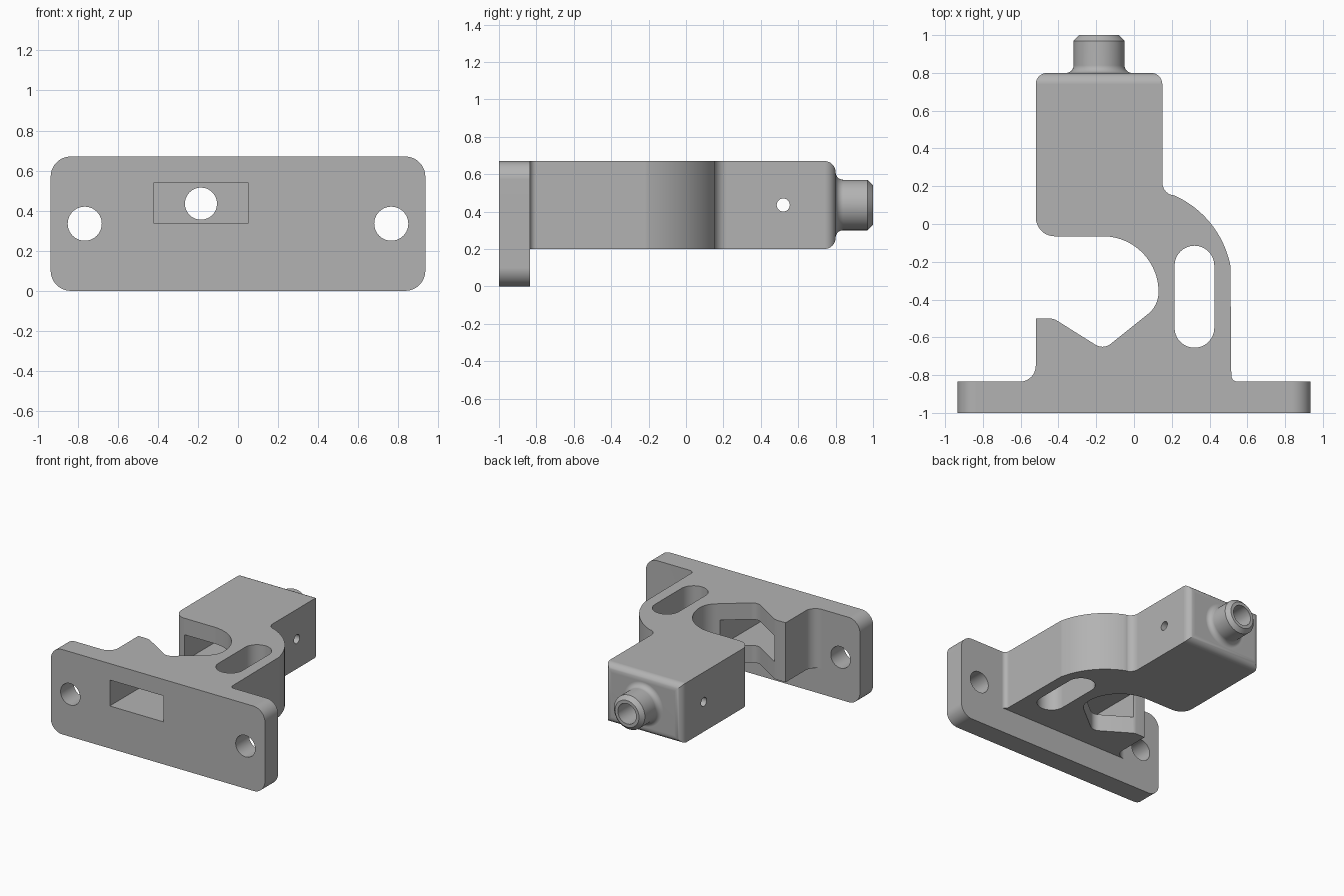
import bpy, bmesh
from math import cos, sin, radians, pi
from mathutils import Vector

cube = bpy.data.objects.get("Cube")
if cube:
    bpy.data.objects.remove(cube, do_unlink=True)

grey = bpy.data.materials.new("machined_grey")
grey.use_nodes = True
colour = (0.45, 0.45, 0.45, 1)
grey.diffuse_color = colour
grey.node_tree.nodes["Principled BSDF"].inputs["Base Color"].default_value = colour

# Which way a 2D outline lies and is extruded
PLANES = {"z": lambda a, b, c: (a, b, c),
          "y": lambda a, b, c: (a, c, b),
          "x": lambda a, b, c: (c, a, b)}


def arc(cx, cy, r, start, end, n=12):
    angles = [radians(start + (end - start) * i / n) for i in range(n + 1)]
    return [(cx + r * cos(t), cy + r * sin(t)) for t in angles]


def circle(cx, cy, r, n=48):
    return arc(cx, cy, r, 0, 360, n)[:-1]


def rounded_box(x0, x1, y0, y1, r):
    return (arc(x1 - r, y1 - r, r, 0, 90) + arc(x0 + r, y1 - r, r, 90, 180)
            + arc(x0 + r, y0 + r, r, 180, 270) + arc(x1 - r, y0 + r, r, 270, 360))


def finish(name, bm):
    bmesh.ops.recalc_face_normals(bm, faces=bm.faces)
    mesh = bpy.data.meshes.new(name)
    bm.to_mesh(mesh)
    bm.free()
    mesh.materials.append(grey)
    obj = bpy.data.objects.new(name, mesh)
    bpy.context.collection.objects.link(obj)
    return obj


def prism(name, outline, axis, low, high, round_back=0):
    bm = bmesh.new()
    place = PLANES[axis]
    rings = [[bm.verts.new(place(a, b, c)) for a, b in outline] for c in (low, high)]
    bm.faces.new(rings[0])
    bm.faces.new(rings[1])
    for i in range(len(outline)):
        j = (i + 1) % len(outline)
        bm.faces.new((rings[0][i], rings[0][j], rings[1][j], rings[1][i]))
    bmesh.ops.recalc_face_normals(bm, faces=bm.faces)
    if round_back:
        back = max(v.co.y for v in bm.verts)
        edges = [e for e in bm.edges if all(v.co.y > back - 0.001 for v in e.verts)]
        bmesh.ops.bevel(bm, geom=edges, offset=round_back, segments=8,
                        profile=0.5, affect='EDGES')
    return finish(name, bm)


def lathe_y(name, profile, cx, cz, n=48):
    bm = bmesh.new()
    rings = [[bm.verts.new((x, y, z)) for x, z in circle(cx, cz, r, n)] for y, r in profile]
    bm.faces.new(rings[0])
    bm.faces.new(rings[-1])
    for a, b in zip(rings, rings[1:]):
        for i in range(n):
            j = (i + 1) % n
            bm.faces.new((a[i], a[j], b[j], b[i]))
    return finish(name, bm)


def combine(target, tool, operation):
    mod = target.modifiers.new(tool.name, 'BOOLEAN')
    mod.operation, mod.solver, mod.object = operation, 'EXACT', tool
    bpy.context.view_layer.objects.active = target
    bpy.ops.object.modifier_apply(modifier=mod.name)
    bpy.data.objects.remove(tool, do_unlink=True)


AXIS_X, AXIS_Z = -0.185, 0.435   # centre line of the spigot and bore
TOP = 0.67

# Arm: left jaw, V seat, round throat, rear block, curved outer side
arm_outline = (
    [(-0.605, -0.9)] + arc(-0.605, -0.75, 0.085, -90, 0)
    + [(-0.52, -0.5), (-0.44, -0.5), (-0.415, -0.507)]
    + arc(-0.167, -0.58, 0.07, 234, 306)
    + arc(-0.02, -0.36, 0.15, -53, 0)
    + arc(-0.165, -0.36, 0.295, 0, 90, 24)[1:]
    + arc(-0.42, 0.035, 0.1, 270, 180)
    + [(-0.52, 0.8), (0.15, 0.8)]
    + arc(0.22, 0.22, 0.07, 180, 250)
    + arc(0.005, -0.32, 0.515, 67, 11, 24)
    + arc(0.55, -0.8, 0.035, 180, 270) + [(0.55, -0.9)])
bracket = prism("bracket", arm_outline, "z", 0.2, TOP, round_back=0.06)

# Mounting plate with rounded corners
plate = prism("mounting_plate", rounded_box(-0.935, 0.935, 0, TOP, 0.1), "y", -1, -0.835)
combine(bracket, plate, 'UNION')

# Spigot with a filleted root and chamfered tip
root = [(y, r) for y, r in arc(0.84, 0.175, 0.04, 180, 270, 8)]
spigot = lathe_y("spigot", [(0.75, 0.175)] + root + [(0.97, 0.135), (1.0, 0.105)],
                 AXIS_X, AXIS_Z)
combine(bracket, spigot, 'UNION')

# Openings: bolt holes, rectangular passage, bore, cross pin hole, long slot
slot = arc(0.32, -0.22, 0.105, 0, 180, 24) + arc(0.32, -0.55, 0.105, 180, 360, 24)
passage = [(-0.42, 0.335), (0.05, 0.335), (0.05, 0.54), (-0.42, 0.54)]
cutters = [prism("bolt_hole", circle(s * 0.765, 0.335, 0.085), "y", -1.1, -0.7) for s in (-1, 1)]
cutters += [
    prism("passage", passage, "y", -1.1, 0.65),
    prism("bore", circle(AXIS_X, AXIS_Z, 0.08), "y", 0.6, 1.1),
    prism("pin_hole", circle(0.52, AXIS_Z, 0.035, 32), "x", -0.7, 0.4),
    prism("long_slot", slot, "z", 0.1, 0.8),
]
for cutter in cutters:
    combine(bracket, cutter, 'DIFFERENCE')

# Smooth curved walls, keep flat faces flat
bpy.ops.object.select_all(action='DESELECT')
bracket.select_set(True)
bpy.context.view_layer.objects.active = bracket
bpy.ops.object.shade_smooth_by_angle(angle=radians(30))
weighted = bracket.modifiers.new("flat_normals", 'WEIGHTED_NORMAL')
weighted.keep_sharp = True
